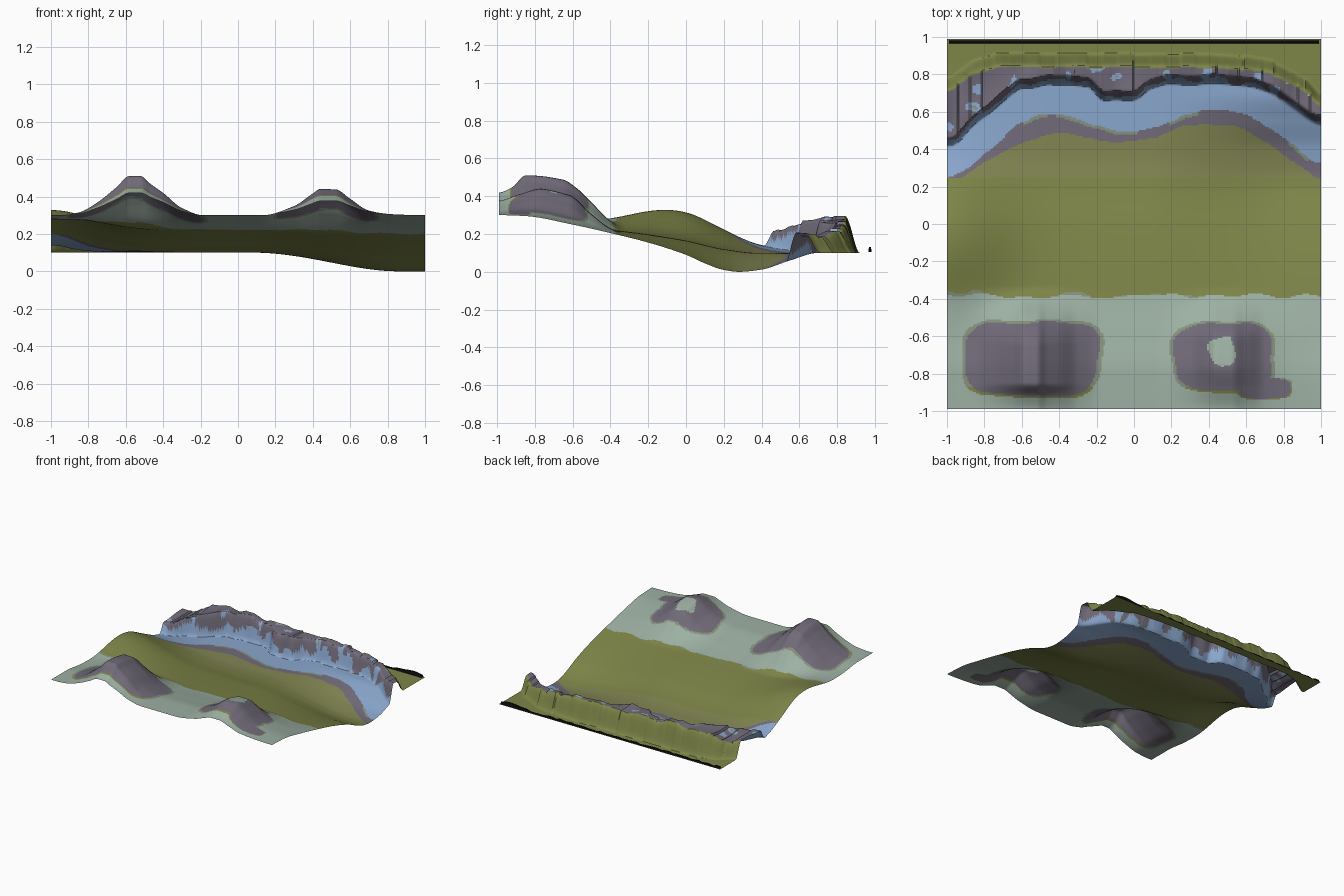
import bpy, bmesh, math
from mathutils import Vector, noise

if "Cube" in bpy.data.objects:
    bpy.data.objects.remove(bpy.data.objects["Cube"])

NX, NY = 220, 240
Y0 = 0.988


def curve(pts, t):
    """Smooth (Hermite) interpolation through a few profile points."""
    if t <= pts[0][0]:
        return pts[0][1]
    if t >= pts[-1][0]:
        return pts[-1][1]
    n = len(pts)

    def slope(i):
        if i == 0 or i == n - 1:
            return 0
        s0 = (pts[i][1] - pts[i-1][1]) / (pts[i][0] - pts[i-1][0])
        s1 = (pts[i+1][1] - pts[i][1]) / (pts[i+1][0] - pts[i][0])
        return 0 if s0 * s1 <= 0 else 2 * s0 * s1 / (s0 + s1)
    for i in range(n - 1):
        (a, p), (b, q) = pts[i], pts[i + 1]
        if t <= b:
            h = b - a
            u = (t - a) / h
            return ((2*u**3 - 3*u*u + 1) * p + (u**3 - 2*u*u + u) * h * slope(i)
                    + (3*u*u - 2*u**3) * q + (u**3 - u*u) * h * slope(i + 1))


def ease(t):
    t = max(0, min(1, t))
    return t * t * (3 - 2 * t)


def wob(x, y, f, seed=0.0):
    return noise.noise(Vector((x * f, y * f, seed + 0.37)))


# Ground profiles along y on the left and the right
LEFT = [(-1, .30), (-.8, .298), (-.6, .265), (-.4, .225), (-.2, .198), (0, .165),
        (.2, .12), (.38, .10), (1, .10)]
RIGHT = [(-1, .30), (-.85, .295), (-.6, .25), (-.4, .205), (-.2, .155), (0, .09),
         (.1, .045), (.2, .01), (.28, 0), (.4, .012), (.55, .06), (.7, .10), (1, .10)]
# Hills: height along x, relative weight along y
HILL_A = ([(-.95, 0), (-.85, .015), (-.75, .07), (-.65, .15), (-.58, .21), (-.52, .21),
           (-.47, .17), (-.4, .12), (-.3, .04), (-.18, 0)],
          [(-1, .56), (-.92, .7), (-.85, 1), (-.65, 1), (-.58, .85), (-.5, .55), (-.4, .15), (-.33, 0)])
HILL_B = ([(.12, 0), (.3, .055), (.4, .125), (.44, .15), (.52, .15), (.6, .10), (.7, .035), (.85, .008), (1, 0)],
          [(-1, .5), (-.88, .75), (-.75, 1), (-.62, .97), (-.5, .45), (-.4, .1), (-.33, 0)])
# Cliff foot, cliff back, cliff top height, river edge and bank edge along x
FOOT = [(-1, .41), (-.8, .58), (-.6, .72), (-.4, .75), (-.25, .74), (-.15, .66), (0, .66),
        (.1, .73), (.2, .75), (.5, .75), (.75, .68), (1, .53)]
BACK = [(-1, .71), (-.85, .81), (-.7, .84), (.4, .84), (.7, .81), (.9, .72), (1, .63)]
TOP = [(-1, .22), (-.8, .275), (-.5, .285), (-.25, .25), (0, .27), (.4, .25), (.7, .22), (1, .20)]
RIVER = [(-1, .25), (-.8, .37), (-.6, .54), (-.45, .59), (-.2, .53), (-.03, .49), (.13, .52),
         (.3, .59), (.45, .61), (.6, .58), (.8, .46), (1, .33)]
BANK = [(-1, .22), (-.8, .33), (-.6, .43), (-.4, .485), (-.1, .44), (.1, .46), (.3, .53),
        (.5, .53), (.7, .44), (.9, .30), (1, .24)]


def foot(x):
    return curve(FOOT, x) + .02 * wob(x, 0, 9, 3)


def back(x):
    return curve(BACK, x) + .012 * wob(math.floor(x * 12) / 12, 0, 7, 5)


def ground(x, y):
    k = ease((x - .08) / .78)
    z = curve(LEFT, y) * (1 - k) + curve(RIGHT, y) * k
    return z + .15 * math.exp(-((x + 1) / .35) ** 2 - ((y + .03) / .38) ** 2)


def height(x, y):
    z = ground(x, y)
    for hx, hy in (HILL_A, HILL_B):
        z += curve(hx, x) * curve(hy, y)
    # craggy cliff ridge
    t = ease((y - foot(x)) / .055) * (1 - ease((y - back(x)) / .075))
    if t > 0:
        top = curve(TOP, x) + .035 * wob(x, y * .5, 7, 8) + .02 * wob(math.floor(x * 16) / 16, 0, 9, 2)
        z += (min(top, .295) - z) * t
    return z


def box_dist(x, y, cx, cy, rx, ry):
    """Rounded-box distance: below 1 is inside."""
    return (abs((x - cx) / rx) ** 3.5 + abs((y - cy) / ry) ** 3.5) ** (1 / 3.5) + .09 * wob(x, y, 6)


OLIVE, PALE_OLIVE, SAGE, ROCK, WATER, RIM, DARK = range(7)


def colour(x, y, z):
    b, f = foot(x), curve(RIVER, x) + .008 * wob(x, y, 15)
    n = wob(x, y, 14, 1)
    if y > back(x) - .005:
        return OLIVE
    if y > b:
        rise = z - ground(x, y)
        if rise < .05 + .09 * wob(x, 0, 10, 6) + (.03 if x < .5 else -.03):
            return WATER
        if n > .42:
            return RIM if n > .6 else WATER
        return ROCK
    if y > f:
        return WATER
    if y > .25:
        if y > f - .018 and wob(x, 0, 6, 9) > .0:
            return RIM
        return ROCK if y > curve(BANK, x) + .006 * n else PALE_OLIVE
    edge = -.385 + .025 * wob(x, 0, 7, 4)
    if y > edge:
        return RIM if y < edge + .04 * max(0, wob(x, 0, 9, 7)) else OLIVE
    # hills
    d = min(box_dist(x, y, -.545, -.72, .365, .205), box_dist(x, y, .475, -.71, .27, .185),
            box_dist(x, y, .70, -.88, .14, .055))
    if math.hypot((x - .475) / .08, (y + .68) / .075) + .4 * n < 1:
        return SAGE
    if d < .97:
        return ROCK
    if d < 1.03:
        return OLIVE if y < -.87 else RIM
    return SAGE


def material(name, r, g, b):
    m = bpy.data.materials.new(name)
    lin = [((c / 255 + .055) / 1.055) ** 2.4 if c > 10 else c / 255 / 12.92 for c in (r, g, b)]
    m.diffuse_color = (*lin, 1)
    m.use_nodes = True
    m.node_tree.nodes["Principled BSDF"].inputs["Base Color"].default_value = m.diffuse_color
    return m


MATS = [material("olive grass", 126, 133, 72), material("pale olive grass", 130, 134, 82),
        material("sage frost", 157, 176, 163), material("grey rock", 113, 107, 121),
        material("blue water", 138, 167, 205), material("grey green rim", 132, 145, 125),
        material("dark edge", 14, 14, 16)]


def make(name, bm, angle=40):
    me = bpy.data.meshes.new(name)
    bm.to_mesh(me)
    bm.free()
    for m in MATS:
        me.materials.append(m)
    ob = bpy.data.objects.new(name, me)
    bpy.context.collection.objects.link(ob)
    bpy.ops.object.select_all(action='DESELECT')
    ob.select_set(True)
    bpy.context.view_layer.objects.active = ob
    bpy.ops.object.shade_smooth_by_angle(angle=math.radians(angle))
    return ob


# Terrain sheet
bm = bmesh.new()
rows = []
for j in range(NY + 1):
    y = -Y0 + 2 * Y0 * j / NY
    rows.append([bm.verts.new((x, y, height(x, y)))
                 for x in (-1 + 2 * i / NX for i in range(NX + 1))])
low = min(v.co.z for v in bm.verts)
for j in range(NY):
    for i in range(NX):
        fc = bm.faces.new((rows[j][i], rows[j][i+1], rows[j+1][i+1], rows[j+1][i]))
        c = fc.calc_center_median()
        fc.material_index = colour(c.x, c.y, c.z)
bmesh.ops.translate(bm, verts=bm.verts, vec=(0, 0, -low))
make("terrain", bm)

# Ragged dark lip along the back edge
bm = bmesh.new()
prev = None
for i in range(61):
    x = -.99 + 1.98 * i / 60
    lift = .105 + .022 * abs(wob(x, 0, 12, 5)) + (.012 if x > .75 else 0)
    cur = [bm.verts.new(p) for p in ((x, .964, .101), (x, .968, lift), (x, .979, lift), (x, .982, .101))]
    if prev:
        for k in range(3):
            bm.faces.new((prev[k], cur[k], cur[k+1], prev[k+1])).material_index = DARK
    prev = cur
make("back_lip", bm, 20)
